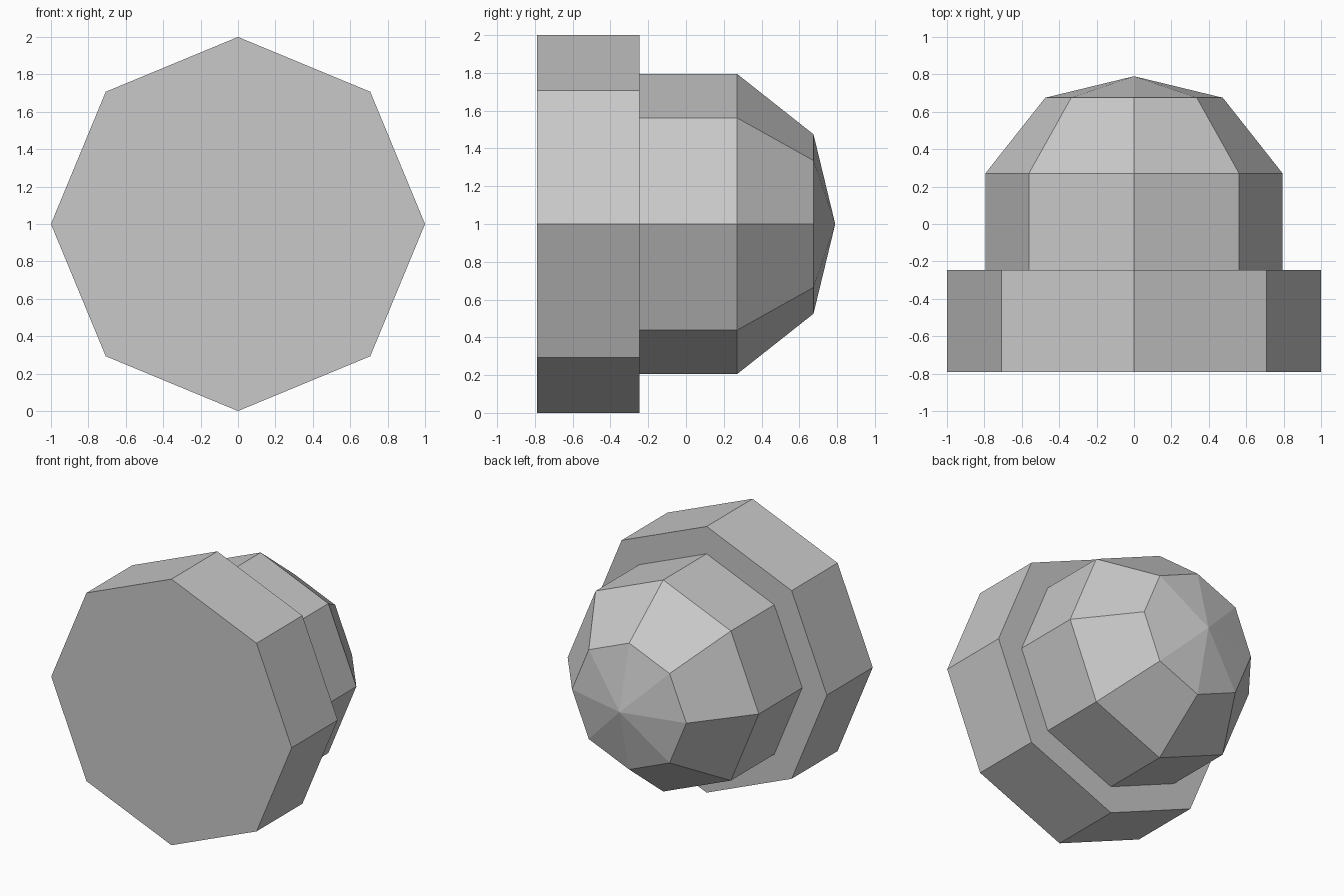
import bpy
import bmesh
from math import cos, sin, pi

cube = bpy.data.objects.get("Cube")
if cube:
    bpy.data.objects.remove(cube, do_unlink=True)

SIDES = 8

grey = bpy.data.materials.new("light_grey")
grey.use_nodes = True
colour = (0.58, 0.58, 0.58, 1)
grey.diffuse_color = colour
grey.node_tree.nodes["Principled BSDF"].inputs["Base Color"].default_value = colour


def ring(bm, y, radius):
    """Octagon facing along y, with one corner straight up."""
    angles = [2 * pi * i / SIDES for i in range(SIDES)]
    return [bm.verts.new((radius * sin(a), y, 1 + radius * cos(a))) for a in angles]


def turned_solid(name, profile, tip_y):
    """Sweep (y, radius) steps around the y axis and close both ends."""
    bm = bmesh.new()
    rings = [ring(bm, y, r) for y, r in profile]
    tip = bm.verts.new((0, tip_y, 1))
    bm.faces.new(rings[0])
    for i in range(SIDES):
        j = (i + 1) % SIDES
        for a, b in zip(rings, rings[1:]):
            bm.faces.new((a[i], a[j], b[j], b[i]))
        bm.faces.new((rings[-1][i], rings[-1][j], tip))
    bmesh.ops.recalc_face_normals(bm, faces=bm.faces)
    mesh = bpy.data.meshes.new(name)
    bm.to_mesh(mesh)
    bm.free()
    mesh.materials.append(grey)
    obj = bpy.data.objects.new(name, mesh)
    bpy.context.collection.objects.link(obj)
    return obj


# Wide flat base, stepped neck and faceted dome in one closed body
turned_solid("domed_knob", [
    (-0.79, 1.0),     # front plate
    (-0.245, 1.0),    # back edge of plate
    (-0.245, 0.795),  # step in to neck
    (0.27, 0.795),    # start of dome
    (0.675, 0.475),   # dome shoulder
], tip_y=0.79)
